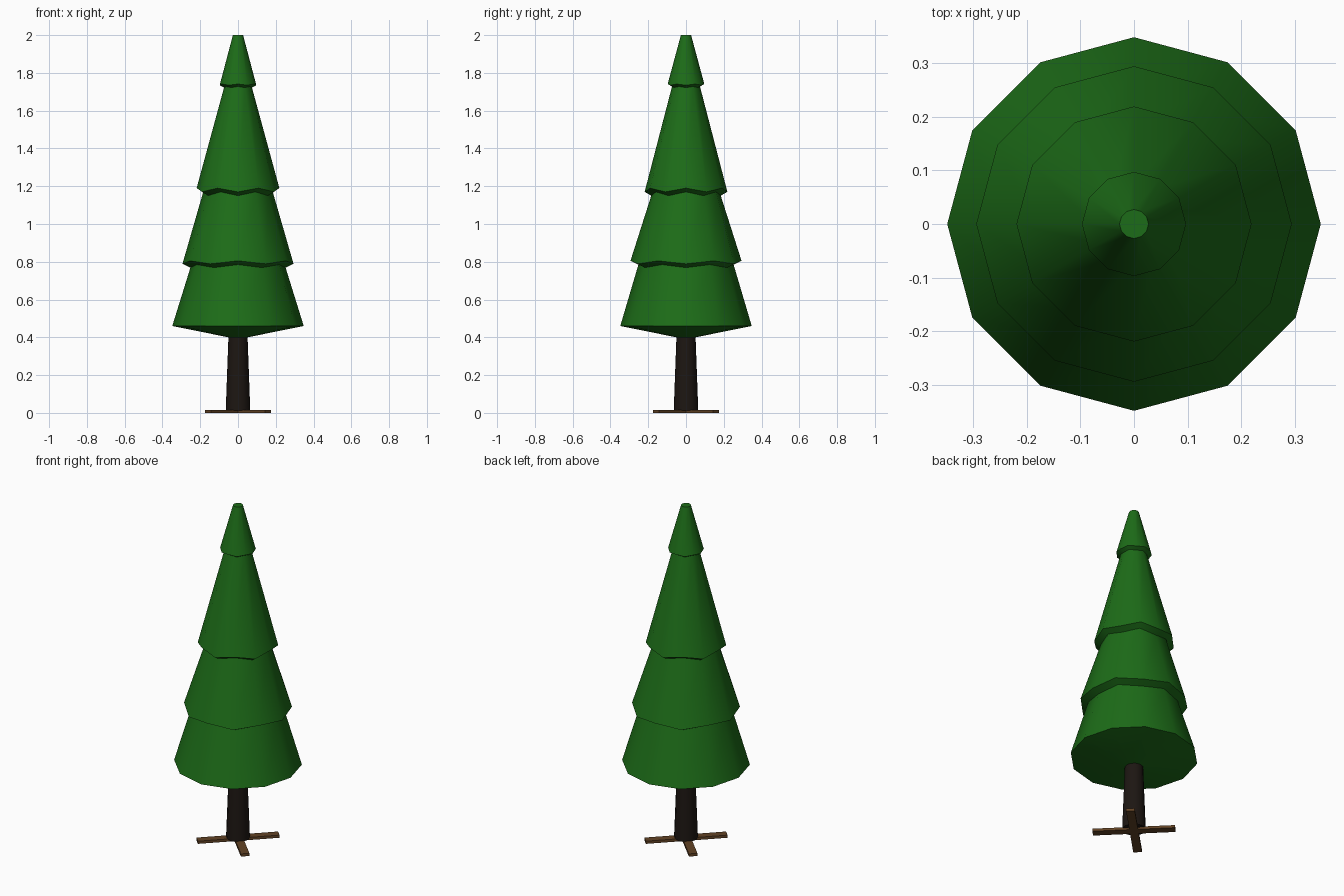
import bpy, bmesh
from math import cos, sin, pi, radians

if "Cube" in bpy.data.objects:
    bpy.data.objects.remove(bpy.data.objects["Cube"])


def material(name, rgb):
    m = bpy.data.materials.new(name)
    m.diffuse_color = (*rgb, 1)
    m.use_nodes = True
    m.node_tree.nodes["Principled BSDF"].inputs["Base Color"].default_value = m.diffuse_color
    return m


def lathe(name, profile, mat, sides=12):
    """Spin (radius, z, wobble) rings; wobble raises even and lowers odd vertices."""
    bm = bmesh.new()
    rings = []
    for r, z, w in profile:
        rings.append([bm.verts.new((r * cos(2 * pi * k / sides),
                                    r * sin(2 * pi * k / sides),
                                    z + (w if k % 2 == 0 else -w)))
                      for k in range(sides)])
    for a, b in zip(rings, rings[1:]):
        for k in range(sides):
            n = (k + 1) % sides
            bm.faces.new((a[k], a[n], b[n], b[k]))
    bm.faces.new(rings[0][::-1])
    bm.faces.new(rings[-1])
    mesh = bpy.data.meshes.new(name)
    bm.to_mesh(mesh)
    bm.free()
    mesh.materials.append(mat)
    obj = bpy.data.objects.new(name, mesh)
    bpy.context.collection.objects.link(obj)
    bpy.ops.object.select_all(action='DESELECT')
    obj.select_set(True)
    bpy.context.view_layer.objects.active = obj
    bpy.ops.object.shade_smooth_by_angle(angle=radians(40))
    return obj


green = material("needles", (0.012, 0.15, 0.009))
bark = material("bark", (0.012, 0.008, 0.006))
wood = material("wood", (0.12, 0.055, 0.018))

# Foliage: four stacked skirts, each rim overhanging the neck below it
lathe("foliage", [
    (0.05, 0.40, 0), (0.348, 0.46, 0),
    (0.252, 0.777, -0.008), (0.294, 0.797, -0.008),
    (0.184, 1.16, 0.01), (0.219, 1.18, 0.01),
    (0.074, 1.725, -0.003), (0.097, 1.738, -0.003),
    (0.027, 2.0, 0)], green)

# Trunk
lathe("trunk", [(0.065, 0.012, 0), (0.05, 0.42, 0)], bark)

# Stand: two crossed planks on the diagonals
for i, angle in enumerate((45, 135)):
    bpy.ops.mesh.primitive_cube_add(size=1, location=(0, 0, 0.008),
                                    rotation=(0, 0, radians(angle)))
    plank = bpy.context.object
    plank.name = f"stand_plank_{i + 1}"
    plank.scale = (0.45, 0.047, 0.016)
    plank.data.materials.append(wood)
